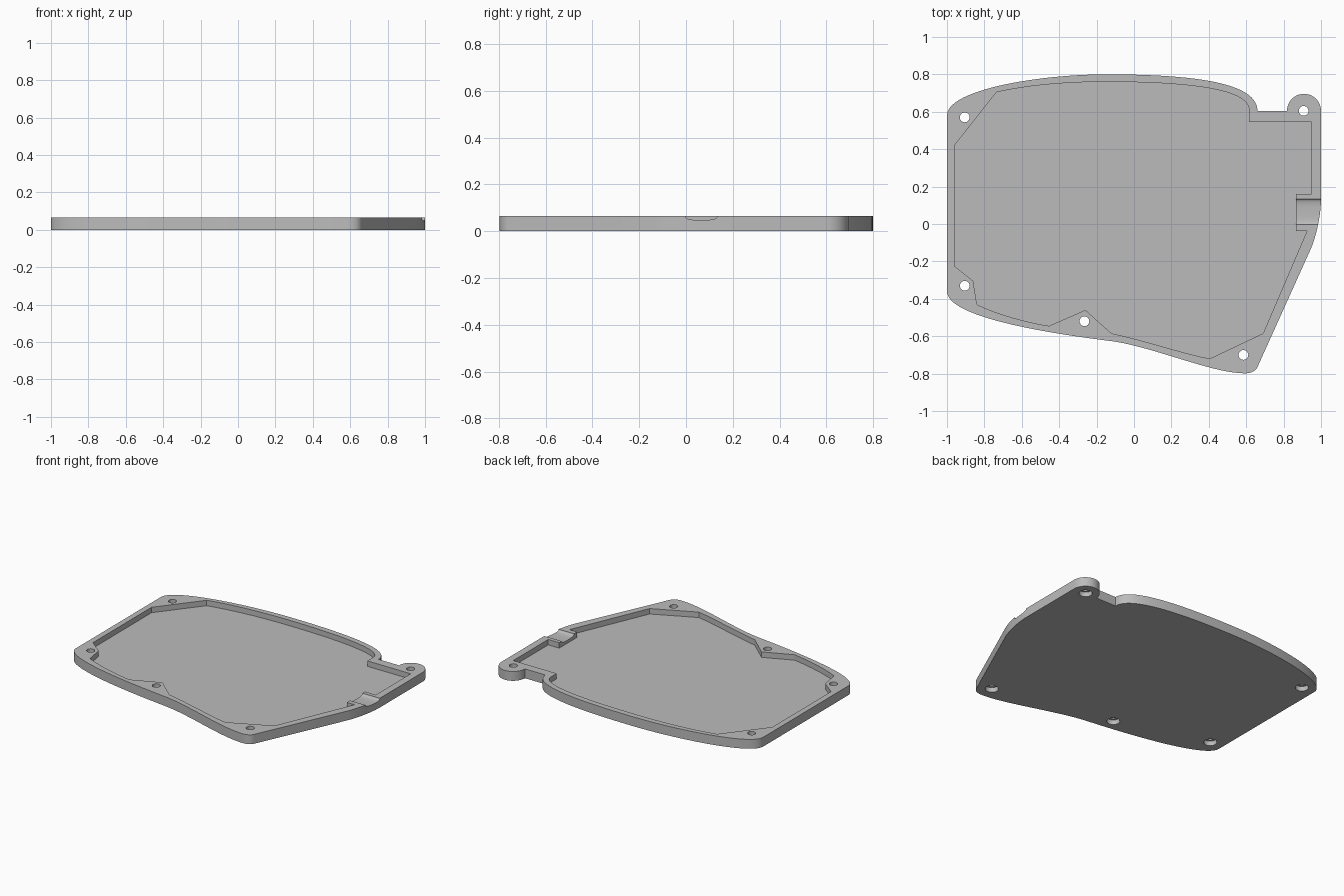
import bpy
import bmesh
import math
from mathutils import Vector
from mathutils.geometry import interpolate_bezier

HEIGHT = 0.065
FLOOR = 0.027

cube = bpy.data.objects.get("Cube")
if cube:
    bpy.data.objects.remove(cube, do_unlink=True)

grey = bpy.data.materials.new("grey plastic")
grey.use_nodes = True
colour = (0.5, 0.5, 0.5, 1)
grey.diffuse_color = colour
grey.node_tree.nodes["Principled BSDF"].inputs["Base Color"].default_value = colour


def trace(path):
    """Two numbers make a line to a point; six make a curve with two handles."""
    points = []
    for step in path:
        if len(step) == 2:
            points.append(Vector(step))
        else:
            a, b, end = (Vector(step[i:i + 2]) for i in (0, 2, 4))
            curve = interpolate_bezier(points[-1], a, b, end, 28)
            points += [p.to_2d() for p in curve[1:]]
    return points


def arc(x, y, r, start, end, n):
    angles = [math.radians(start + (end - start) * i / n) for i in range(n + 1)]
    return [(x + r * math.cos(a), y + r * math.sin(a)) for a in angles]


def prism(name, points, low, high, place):
    """Extrude a closed profile between two levels along a chosen axis."""
    bm = bmesh.new()
    face = bm.faces.new([bm.verts.new(place(p[0], p[1], low)) for p in points])
    new = bmesh.ops.extrude_face_region(bm, geom=[face])["geom"]
    shift = Vector(place(0, 0, high)) - Vector(place(0, 0, low))
    bmesh.ops.translate(bm, vec=shift,
                        verts=[v for v in new if isinstance(v, bmesh.types.BMVert)])
    bmesh.ops.recalc_face_normals(bm, faces=bm.faces)
    mesh = bpy.data.meshes.new(name)
    bm.to_mesh(mesh)
    bm.free()
    mesh.materials.append(grey)
    obj = bpy.data.objects.new(name, mesh)
    bpy.context.collection.objects.link(obj)
    return obj


def upright(u, v, w):
    return (u, v, w)


def sideways(u, v, w):
    return (w, u, v)


def cut(target, cutter):
    cutter.hide_render = True
    mod = target.modifiers.new("cut", "BOOLEAN")
    mod.operation = "DIFFERENCE"
    mod.solver = "EXACT"
    mod.object = cutter
    bpy.context.view_layer.objects.active = target
    bpy.ops.object.modifier_apply(modifier=mod.name)
    bpy.data.objects.remove(cutter, do_unlink=True)


# Outer shell with a screw tab at the back left corner
outline = trace([
    (1, 0.14), (1, 0.03, 0.965, -0.09, 0.945, -0.134),
    (0.66, -0.765), (0.645, -0.795, 0.61, -0.802, 0.57, -0.797),
    (0.40, -0.79, 0.08, -0.65, -0.13, -0.625),
    (-0.45, -0.585, -1, -0.50, -1, -0.36),
    (-1, 0.58), (-1, 0.72, -0.5, 0.80, -0.15, 0.80),
    (0.35, 0.80, 0.66, 0.75, 0.66, 0.605),
]) + arc(0.909, 0.605, 0.091, 180, 0, 32)
tray = prism("case_tray", outline, 0, HEIGHT, upright)

# Recess with corner bosses around the screws
recess = trace([
    (-0.96, 0.42), (-0.735, 0.705),
    (-0.55, 0.745, -0.35, 0.76, -0.15, 0.76),
    (0.3, 0.76, 0.615, 0.72, 0.615, 0.61),
    (0.615, 0.545), (0.95, 0.545), (0.95, 0.16), (0.865, 0.16),
    (0.865, -0.037), (0.925, -0.037), (0.69, -0.585), (0.405, -0.72),
    (0.25, -0.69, 0.05, -0.62, -0.12, -0.585),
    (-0.26, -0.46), (-0.455, -0.545),
    (-0.58, -0.525, -0.74, -0.48, -0.84, -0.43),
    (-0.86, -0.305), (-0.96, -0.225),
])
cut(tray, prism("recess_cutter", recess, FLOOR, HEIGHT + 0.1, upright))

# Rounded cable slot across the left wall
slot = [(0.065 - 0.068 * math.copysign(abs(math.cos(t)) ** 0.7, math.cos(t)),
         HEIGHT - 0.017 * math.sin(t) ** 0.7)
        for t in (math.pi * i / 24 for i in range(1, 24))]
slot = [(-0.003, HEIGHT + 0.1), (-0.003, HEIGHT)] + slot
slot += [(0.133, HEIGHT), (0.133, HEIGHT + 0.1)]
cut(tray, prism("slot_cutter", slot, 0.8, 1.1, sideways))

# Screw holes with wider sockets underneath
for x, y in [(-0.905, 0.57), (0.907, 0.605), (-0.905, -0.33),
             (-0.265, -0.52), (0.585, -0.70)]:
    for radius, top in ((0.026, HEIGHT + 0.1), (0.042, 0.033)):
        ring = arc(x, y, radius, 0, 360, 32)[:-1]
        cut(tray, prism("screw_cutter", ring, -0.1, top, upright))

bpy.ops.object.select_all(action="DESELECT")
tray.select_set(True)
bpy.context.view_layer.objects.active = tray
bpy.ops.object.shade_smooth_by_angle(angle=math.radians(30))
